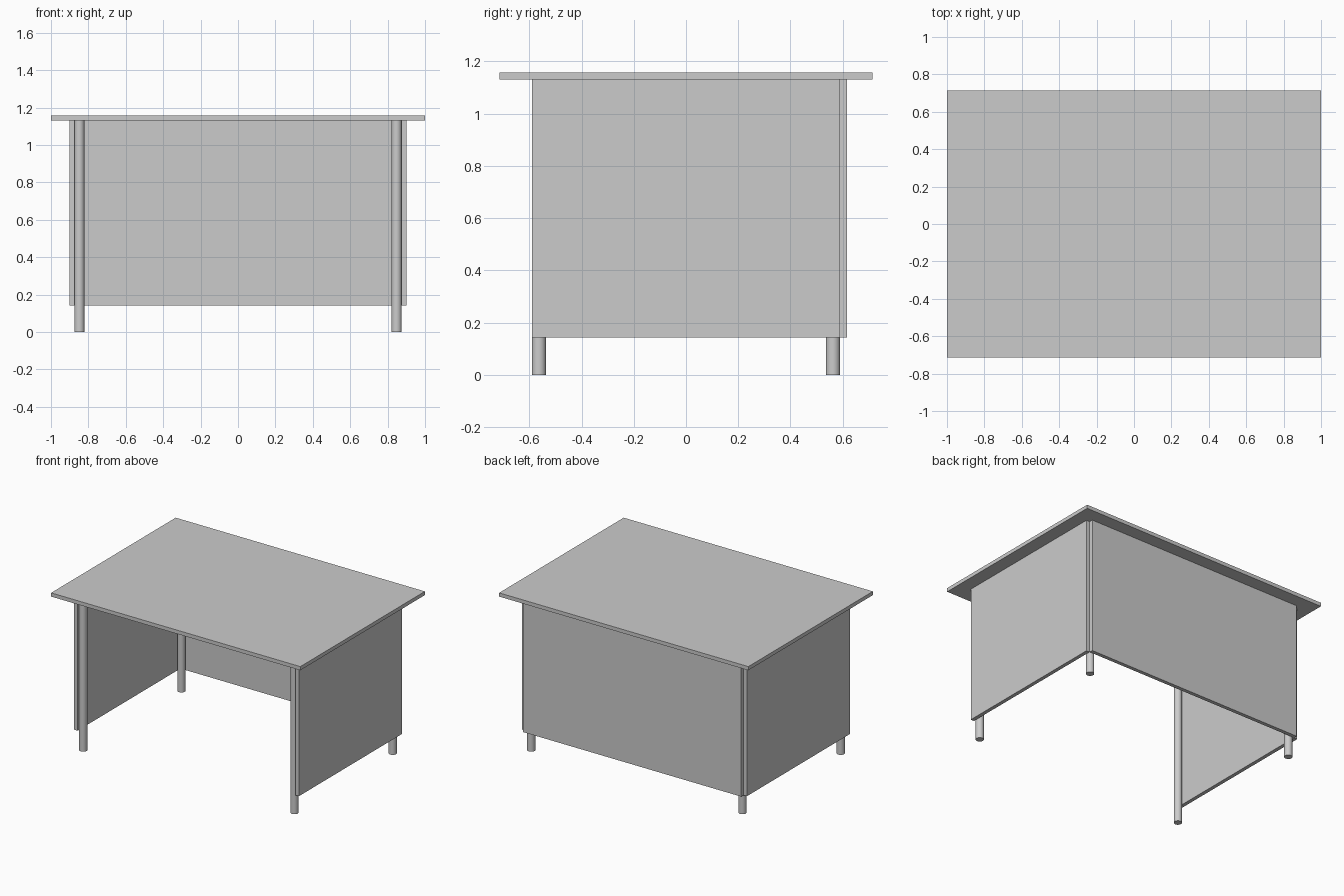
import bpy
import math

if "Cube" in bpy.data.objects:
    bpy.data.objects.remove(bpy.data.objects["Cube"])

TOP_Z, UNDER_Z, PANEL_Z = 1.157, 1.13, 0.143
LEG_X, LEG_Y, LEG_R = 0.848, 0.563, 0.027
THICK = 0.027


def box(name, lo, hi):
    """Axis-aligned box from its low and high corners."""
    bpy.ops.mesh.primitive_cube_add(
        size=1, location=[(a + b) / 2 for a, b in zip(lo, hi)])
    ob = bpy.context.object
    ob.name = name
    ob.scale = [b - a for a, b in zip(lo, hi)]
    bpy.ops.object.transform_apply(location=False, rotation=False, scale=True)
    return ob


# Table top
box("table_top", (-1, -0.714, UNDER_Z), (1, 0.714, TOP_Z))

# Panels hung on the outside of the legs
px, py = LEG_X + LEG_R, LEG_Y + LEG_R
box("back_panel", (-px, py, PANEL_Z), (px, py + THICK, UNDER_Z))
box("left_side_panel", (-px - THICK, -py, PANEL_Z), (-px, py, UNDER_Z))
box("right_side_panel", (px, -py, PANEL_Z), (px + THICK, py, UNDER_Z))

# Four round legs
for side, sx in (("left", -1), ("right", 1)):
    for end, sy in (("front", -1), ("back", 1)):
        bpy.ops.mesh.primitive_cylinder_add(
            vertices=32, radius=LEG_R, depth=UNDER_Z,
            location=(sx * LEG_X, sy * LEG_Y, UNDER_Z / 2))
        bpy.context.object.name = f"{end}_{side}_leg"
        bpy.ops.object.shade_smooth_by_angle(angle=math.radians(30))
